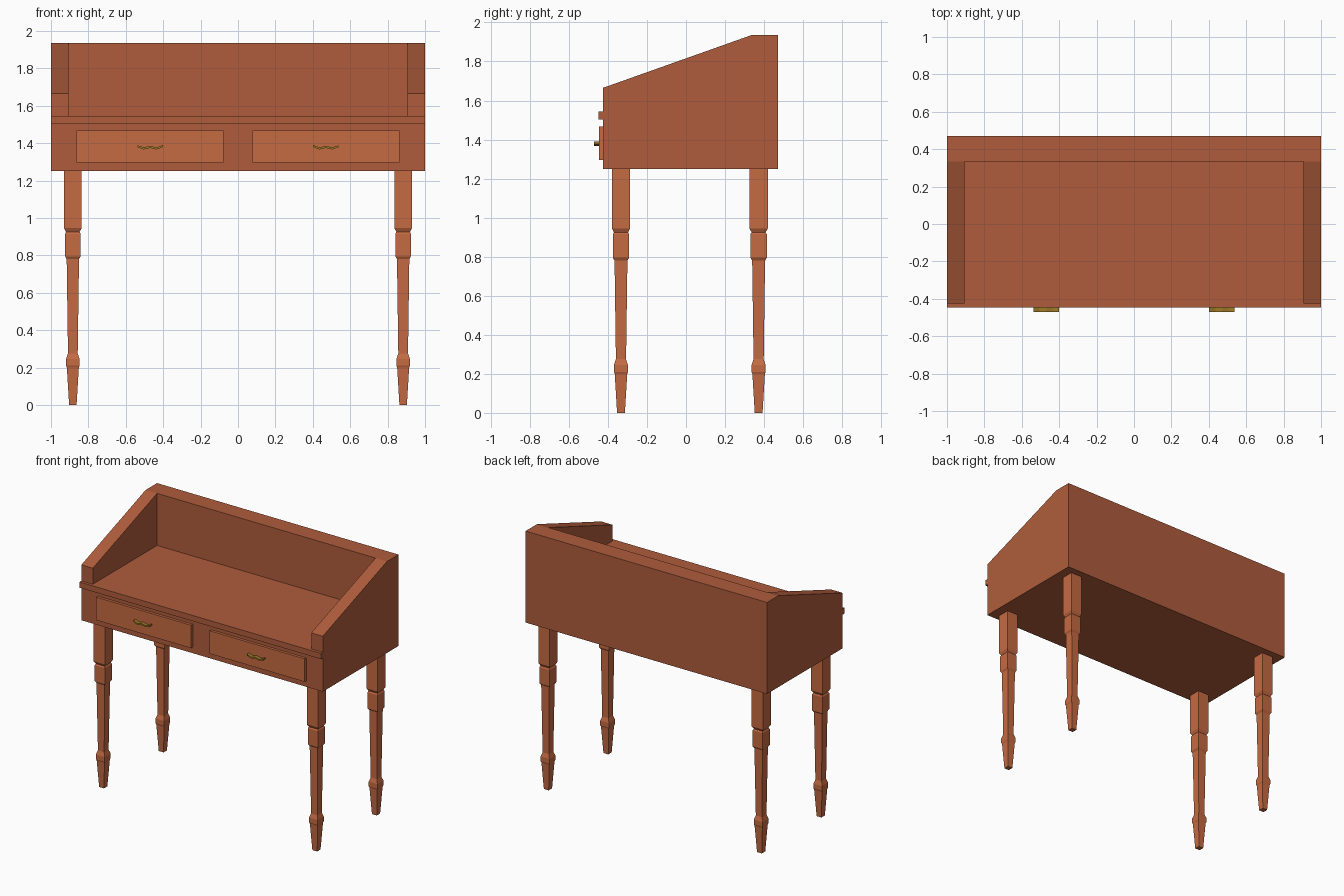
import bpy, bmesh
from mathutils import Vector

if "Cube" in bpy.data.objects:
    bpy.data.objects.remove(bpy.data.objects["Cube"])


def material(name, color):
    m = bpy.data.materials.new(name)
    m.diffuse_color = (*color, 1)
    m.use_nodes = True
    m.node_tree.nodes["Principled BSDF"].inputs["Base Color"].default_value = m.diffuse_color
    return m


WOOD = material("wood", (0.43, 0.108, 0.045))
LIGHT = material("light_wood", (0.56, 0.145, 0.055))
BRASS = material("brass", (0.34, 0.20, 0.02))


def finish(name, bm, mat):
    bmesh.ops.recalc_face_normals(bm, faces=bm.faces)
    me = bpy.data.meshes.new(name)
    bm.to_mesh(me)
    bm.free()
    me.materials.append(mat)
    ob = bpy.data.objects.new(name, me)
    bpy.context.collection.objects.link(ob)
    return ob


def extrude(name, points, offset, mat):
    """Prism from a flat outline pushed along an offset."""
    bm = bmesh.new()
    a = [bm.verts.new(p) for p in points]
    b = [bm.verts.new(Vector(p) + Vector(offset)) for p in points]
    n = len(a)
    bm.faces.new(a)
    bm.faces.new(b[::-1])
    for i in range(n):
        bm.faces.new((a[i], b[i], b[(i + 1) % n], a[(i + 1) % n]))
    return finish(name, bm, mat)


def box(name, x0, x1, y0, y1, z0, z1, mat):
    outline = [(x0, y0, z0), (x1, y0, z0), (x1, y0, z1), (x0, y0, z1)]
    return extrude(name, outline, (0, y1 - y0, 0), mat)


# Case: side profile with the open writing recess cut out
side = [(-0.425, 1.25), (0.47, 1.25), (0.47, 1.935), (0.335, 1.935), (-0.425, 1.665)]
case = extrude("desk_case", [(-1, y, z) for y, z in side], (2, 0, 0), WOOD)
cutter = box("recess_cutter", -0.905, 0.905, -0.8, 0.335, 1.545, 2.2, WOOD)
mod = case.modifiers.new("recess", 'BOOLEAN')
mod.operation = 'DIFFERENCE'
mod.solver = 'EXACT'
mod.object = cutter
bpy.context.view_layer.objects.active = case
bpy.ops.object.modifier_apply(modifier=mod.name)
bpy.data.objects.remove(cutter)

# Front lip of the writing surface
box("desktop_lip", -1, 1, -0.447, -0.425, 1.502, 1.545, WOOD)

# Drawers and wavy pulls
wave = [(-0.068, 1.378), (-0.034, 1.366), (0, 1.374), (0.034, 1.366), (0.068, 1.378)]
for s, label in ((-1, "left"), (1, "right")):
    x0, x1 = sorted((s * 0.077, s * 0.863))
    box(label + "_drawer", x0, x1, -0.445, -0.425, 1.295, 1.467, LIGHT)
    outline = wave + [(x, z + 0.011) for x, z in reversed(wave)]
    extrude(label + "_drawer_pull", [(s * 0.47 + x, -0.47, z) for x, z in outline],
            (0, 0.025, 0), BRASS)

# Square turned legs: (height, half width)
LEG = [(0, 0.02), (0.2, 0.032), (0.21, 0.036), (0.245, 0.036), (0.275, 0.026),
       (0.78, 0.033), (0.795, 0.042), (0.915, 0.042), (0.925, 0.036),
       (0.945, 0.047), (1.25, 0.047)]


def leg(name, cx, cy):
    bm = bmesh.new()
    rings = [[bm.verts.new((cx + i * r, cy + j * r, z))
              for i, j in ((-1, -1), (1, -1), (1, 1), (-1, 1))] for z, r in LEG]
    for lo, hi in zip(rings, rings[1:]):
        for k in range(4):
            m = (k + 1) % 4
            bm.faces.new((lo[k], lo[m], hi[m], hi[k]))
    bm.faces.new(rings[0][::-1])
    bm.faces.new(rings[-1])
    finish(name, bm, LIGHT)


for depth, cy in (("front", -0.333), ("back", 0.372)):
    for label, cx in (("left", -0.883), ("right", 0.883)):
        leg(f"{depth}_{label}_leg", cx, cy)
